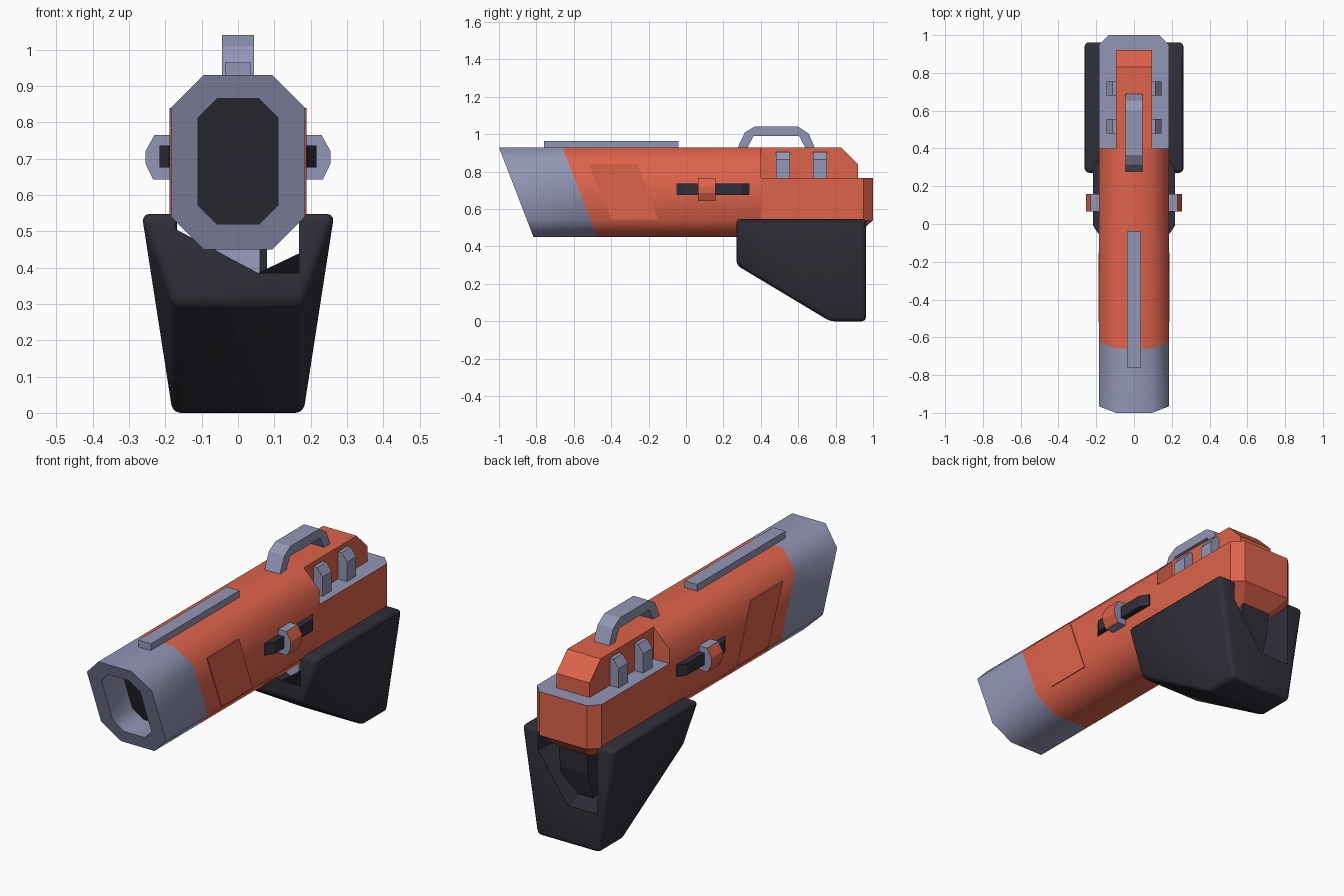
import bpy, bmesh, math
from mathutils import Vector

if "Cube" in bpy.data.objects:
    bpy.data.objects.remove(bpy.data.objects["Cube"])


def mat(name, rgb):
    m = bpy.data.materials.new(name)
    m.diffuse_color = (*rgb, 1)
    m.use_nodes = True
    m.node_tree.nodes["Principled BSDF"].inputs["Base Color"].default_value = m.diffuse_color
    return m


ORANGE = mat("orange", (0.73, 0.125, 0.07))
GREY = mat("blue_grey", (0.29, 0.305, 0.46))
DARK = mat("charcoal", (0.030, 0.029, 0.041))


def finish(bm, name, mats, rule=None, smooth=None):
    bmesh.ops.recalc_face_normals(bm, faces=bm.faces)
    bm.normal_update()
    if rule:
        for f in bm.faces:
            f.material_index = rule(f)
    me = bpy.data.meshes.new(name)
    bm.to_mesh(me)
    bm.free()
    for m in mats:
        me.materials.append(m)
    ob = bpy.data.objects.new(name, me)
    bpy.context.collection.objects.link(ob)
    if smooth:
        bpy.ops.object.select_all(action='DESELECT')
        ob.select_set(True)
        bpy.context.view_layer.objects.active = ob
        bpy.ops.object.shade_smooth_by_angle(angle=math.radians(smooth))
    return ob


def loft(name, rings, mats, caps=(True, True), rule=None, smooth=None):
    """Join rings of equal point count, with optional end caps."""
    bm = bmesh.new()
    vr = [[bm.verts.new(p) for p in r] for r in rings]
    n = len(vr[0])
    for a, b in zip(vr, vr[1:]):
        for i in range(n):
            bm.faces.new((a[i], a[(i + 1) % n], b[(i + 1) % n], b[i]))
    if caps[0]:
        bm.faces.new(vr[0])
    if caps[1]:
        bm.faces.new(vr[-1])
    return finish(bm, name, mats, rule, smooth)


def side_prism(name, yz, x0, x1, m):
    return loft(name, [[(x, y, z) for y, z in yz] for x in (x0, x1)], [m])


def octagon(hx, z0, z1, c, yfun):
    pts = [(hx - c, z1), (hx, z1 - c), (hx, z0 + c), (hx - c, z0),
           (c - hx, z0), (-hx, z0 + c), (-hx, z1 - c), (c - hx, z1)]
    return [(x, yfun(z), z) for x, z in pts]


def slant(y_top):
    return lambda z: y_top + (0.93 - z) * 0.385


BODY = (0.185, 0.45, 0.93, 0.09)
HOLE = (0.11, 0.52, 0.865, 0.052)

# Muzzle with a recessed dark opening
loft("muzzle", [octagon(*BODY, slant(-0.66)), octagon(*BODY, slant(-1.0)),
                octagon(*HOLE, slant(-1.0)), octagon(*HOLE, slant(-0.84))],
     [GREY, DARK], caps=(False, True), smooth=50,
     rule=lambda f: 1 if len(f.verts) == 8 else 0)

# Main barrel body
loft("barrel", [octagon(*BODY, slant(-0.66)), octagon(*BODY, lambda z: 0.4)],
     [ORANGE], caps=(False, True), smooth=50)


# Rear body: chamfered plan, tapering underneath, grey ledge on top
def plan(hx, y1, c, z):
    return [(-hx, 0.4, z), (hx, 0.4, z), (hx, y1 - c, z), (hx - c, y1, z),
            (c - hx, y1, z), (-hx, y1 - c, z)]


loft("rear_body", [plan(0.095, 0.9, 0.03, 0.45), plan(0.185, 1.0, 0.05, 0.54),
                   plan(0.185, 1.0, 0.05, 0.765)], [ORANGE, GREY],
     rule=lambda f: 1 if f.normal.z > 0.9 else 0)

# Narrow hump over the ledge
side_prism("rear_hump", [(0.39, 0.765), (0.39, 0.93), (0.83, 0.93),
                         (0.92, 0.84), (0.92, 0.765)], -0.095, 0.095, ORANGE)

# Top rail and carry handle
side_prism("top_rail", [(-0.76, 0.92), (-0.76, 0.965), (-0.04, 0.965), (-0.04, 0.92)],
           -0.036, 0.036, GREY)
side_prism("top_handle", [(0.275, 0.925), (0.315, 1.01), (0.365, 1.04), (0.60, 1.04),
                          (0.655, 1.005), (0.69, 0.925), (0.64, 0.925), (0.605, 0.99),
                          (0.36, 0.99), (0.328, 0.925)], -0.044, 0.044, GREY)

for s, side in ((1, "right"), (-1, "left")):
    # Slanted cheek panel
    side_prism(f"cheek_panel_{side}", [(-0.52, 0.84), (-0.26, 0.84), (-0.15, 0.545),
                                       (-0.40, 0.545)], s * 0.18, s * 0.189, ORANGE)
    # Vent fins on the ledge
    for i, y in enumerate((0.48, 0.68)):
        prof = [(0.09, 0.765), (0.145, 0.765), (0.145, 0.865), (0.115, 0.905), (0.09, 0.905)]
        loft(f"vent_fin_{side}_{i}", [[(s * x, yy, z) for x, z in prof]
                                      for yy in (y, y + 0.075)], [GREY])
    # Dark slide bar with bevelled ends
    bar = [(0.18, -0.05), (0.19, -0.05), (0.216, -0.01), (0.216, 0.30), (0.19, 0.34), (0.18, 0.34)]
    loft(f"slide_bar_{side}", [[(s * x, y, z) for x, y in bar] for z in (0.675, 0.736)], [DARK])
    # Slide knob, grey with an orange outer face
    knob = [(0.18, 0.765), (0.23, 0.765), (0.255, 0.72), (0.255, 0.687), (0.234, 0.643), (0.18, 0.643)]
    loft(f"slide_knob_{side}", [[(s * x, y, z) for x, z in knob] for y in (0.065, 0.158)],
         [GREY, ORANGE], rule=lambda f: 1 if abs(f.normal.x) > 0.5 else 0)

# Hand guard: rounded wedge-shaped shell
bm = bmesh.new()
for s in (1, -1):
    for p in ((0.265, 0.27, 0.548), (0.265, 0.962, 0.548), (0.18, 0.27, 0.30),
              (0.18, 0.77, 0), (0.18, 0.962, 0)):
        bm.verts.new((s * p[0], p[1], p[2]))
bmesh.ops.convex_hull(bm, input=bm.verts[:])
bmesh.ops.dissolve_limit(bm, angle_limit=0.02, verts=bm.verts[:], edges=bm.edges[:])
sharp = [e for e in bm.edges if len(e.link_faces) == 2 and e.calc_face_angle() > 0.5]
bmesh.ops.bevel(bm, geom=sharp, offset=0.022, segments=3, profile=0.5, affect='EDGES')
guard = finish(bm, "hand_guard", [DARK])

# Channel through the guard, different notch at each end
front = [(-0.17, 0.7), (-0.17, 0.505), (0.055, 0.385), (0.168, 0.385), (0.168, 0.7)]
rear = [(-0.168, 0.7), (-0.168, 0.2), (0.0, 0.2), (0.17, 0.44), (0.17, 0.7)]
cutter = loft("guard_cutter", [[(x, 0.2, z) for x, z in front],
                               [(x, 0.28, z) for x, z in front],
                               [(x, 0.95, z) for x, z in rear],
                               [(x, 1.05, z) for x, z in rear]], [DARK])
cutter.hide_render = True
mod = guard.modifiers.new("channel", 'BOOLEAN')
mod.operation, mod.solver, mod.object = 'DIFFERENCE', 'EXACT', cutter
bpy.ops.object.select_all(action='DESELECT')
guard.select_set(True)
bpy.context.view_layer.objects.active = guard
bpy.ops.object.modifier_apply(modifier="channel")
bpy.data.objects.remove(cutter, do_unlink=True)
bpy.ops.object.shade_smooth_by_angle(angle=math.radians(30))

# Inner grip post and trigger
side_prism("grip_post", [(0.58, 0.5), (0.93, 0.545), (0.91, 0.36), (0.86, 0.2), (0.66, 0.2)],
           -0.08, 0.08, DARK)
side_prism("trigger", [(0.42, 0.47), (0.50, 0.47), (0.47, 0.40), (0.46, 0.33), (0.40, 0.31),
                       (0.41, 0.40)], -0.06, 0.06, GREY)
